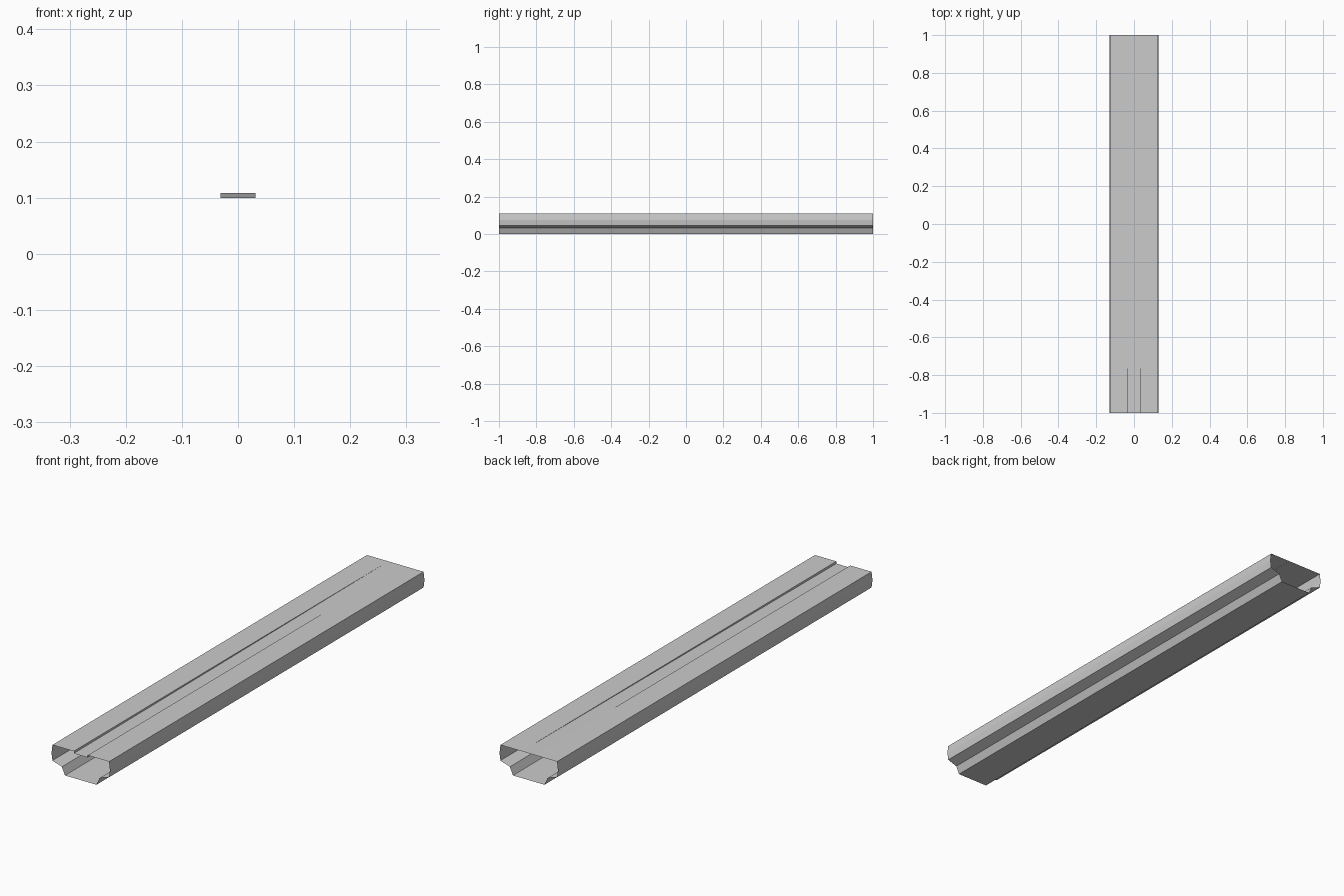
import bpy
import bmesh

if "Cube" in bpy.data.objects:
    bpy.data.objects.remove(bpy.data.objects["Cube"])

TOP = 0.108       # height of the top deck
GROOVE_X = 0.031  # half width of the tapering groove
GROOVE_Z = 0.099  # groove floor height at the front end

# Half cross-section, from the groove edge round to the middle of the underside
half = [(GROOVE_X, TOP), (0.126, TOP), (0.130, 0.075), (0.126, 0.045),
        (0.084, 0.031), (0.070, 0.0)]
profile = half + [(-x, z) for x, z in reversed(half)]


def make_object(name, bm):
    mesh = bpy.data.meshes.new(name)
    bm.to_mesh(mesh)
    bm.free()
    obj = bpy.data.objects.new(name, mesh)
    bpy.context.collection.objects.link(obj)
    return obj


def sweep(name, front, back):
    """Skin an open strip between a front profile and a back profile."""
    bm = bmesh.new()
    a = [bm.verts.new((x, -1, z)) for x, z in front]
    b = [bm.verts.new((x, 1, z)) for x, z in back]
    for i in range(len(a) - 1):
        bm.faces.new((a[i], a[i + 1], b[i + 1], b[i]))
    # Merge the points where the groove runs out at the back
    bmesh.ops.remove_doubles(bm, verts=bm.verts[:], dist=0.0001)
    return make_object(name, bm)


# Open-ended thin shell: deck halves, bulging sides, ledges and underside
sweep("rail_shell", profile, profile)

# Groove along the deck, deepest at the front and level with it at the back
g = GROOVE_X
sweep("tapered_groove",
      [(-g, TOP), (-g, GROOVE_Z), (g, GROOVE_Z), (g, TOP)],
      [(-g, TOP), (-g, TOP), (g, TOP), (g, TOP)])
